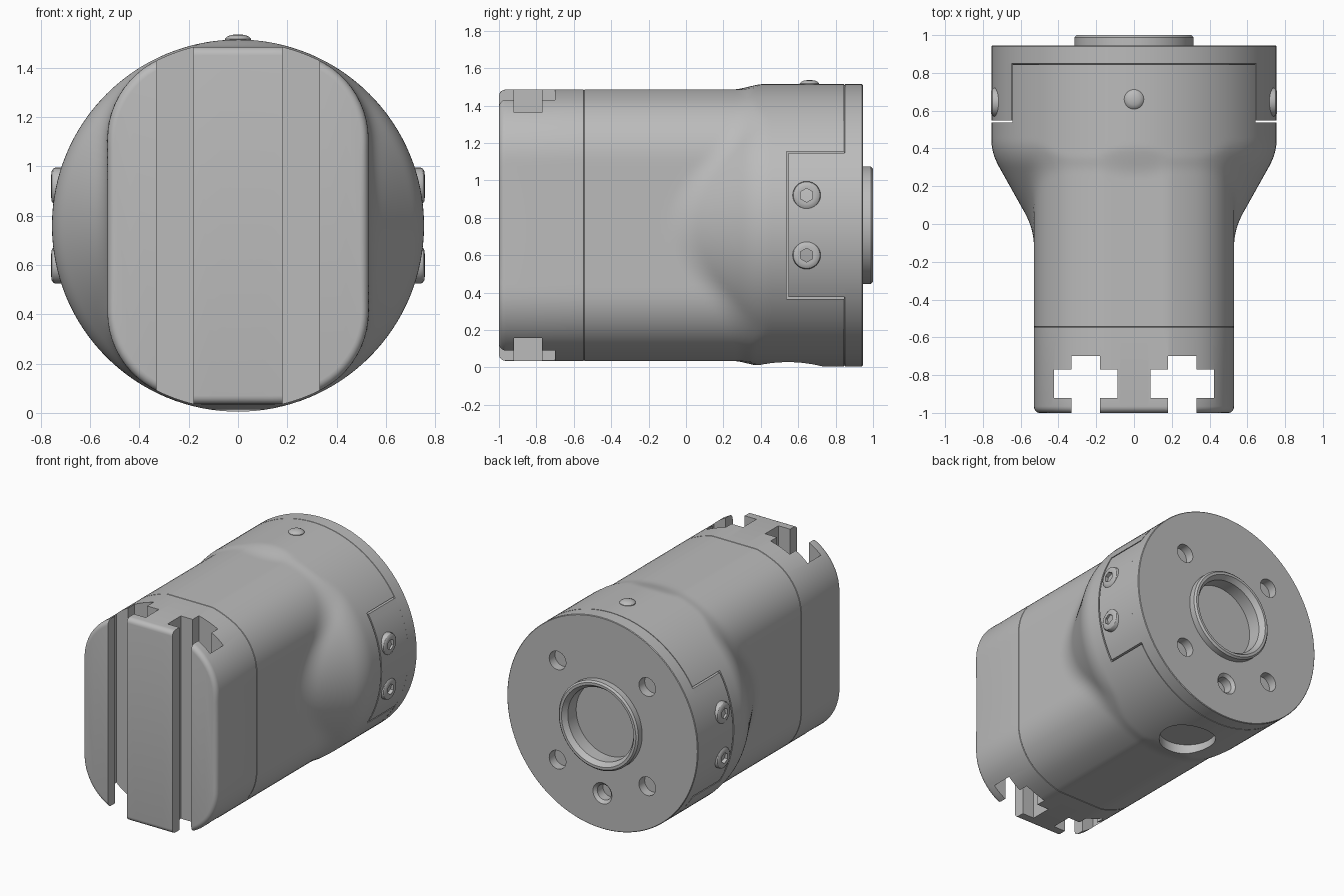
import bpy, bmesh, math
from mathutils import Matrix, Vector

if "Cube" in bpy.data.objects:
    bpy.data.objects.remove(bpy.data.objects["Cube"])

ZC, R = 0.76, 0.755          # height of the long axis, barrel radius
SEG = 128

grey = bpy.data.materials.new("machined_grey")
grey.use_nodes = True
grey.diffuse_color = (0.5, 0.5, 0.5, 1)
grey.node_tree.nodes["Principled BSDF"].inputs["Base Color"].default_value = grey.diffuse_color


def finish(name, bm):
    bmesh.ops.recalc_face_normals(bm, faces=bm.faces[:])
    mesh = bpy.data.meshes.new(name)
    bm.to_mesh(mesh)
    bm.free()
    mesh.materials.append(grey)
    ob = bpy.data.objects.new(name, mesh)
    bpy.context.collection.objects.link(ob)
    return ob


def loft(name, rings):
    """Skin closed rings of points and cap both ends."""
    bm = bmesh.new()
    rows = [[bm.verts.new(p) for p in ring] for ring in rings]
    for a, b in zip(rows, rows[1:]):
        for i in range(len(a)):
            j = (i + 1) % len(a)
            bm.faces.new((a[i], a[j], b[j], b[i]))
    bm.faces.new(rows[0])
    bm.faces.new(rows[-1])
    return finish(name, bm)


def turned(name, profile, origin, axis, n=48):
    """Solid of revolution from (radius, distance along axis) pairs."""
    rot = Vector((0, 0, 1)).rotation_difference(Vector(axis)).to_matrix()
    circle = [2 * math.pi * i / n for i in range(n)]
    return loft(name, [[Vector(origin) + rot @ Vector((r * math.cos(a), r * math.sin(a), h))
                        for a in circle] for r, h in profile])


def only(ob):
    bpy.ops.object.select_all(action='DESELECT')
    ob.select_set(True)
    bpy.context.view_layer.objects.active = ob


def cut(ob, *cutters):
    for c in cutters:
        c.hide_render = True
        mod = ob.modifiers.new("cut", 'BOOLEAN')
        mod.operation, mod.solver, mod.object = 'DIFFERENCE', 'EXACT', c
        only(ob)
        bpy.ops.object.modifier_apply(modifier=mod.name)
        bpy.data.objects.remove(c)


def smooth(ob, angle=30):
    only(ob)
    bpy.ops.object.shade_smooth_by_angle(angle=math.radians(angle))


def section(a):
    """Radius of the narrow cross-section: flat sides, round corners, flat top."""
    c, s = abs(math.cos(a)), abs(math.sin(a))
    a = math.atan2(s, c)
    side, corner_z, fillet, outer = 0.53, 0.35, 0.356, 0.747
    cx = side - fillet
    if a < math.atan2(corner_z, side):
        return side / c
    if a < math.atan2(corner_z, cx):
        d = cx * c + corner_z * s
        return d + math.sqrt(d * d - cx * cx - corner_z ** 2 + fillet ** 2)
    return min(outer, 0.725 / s)


def smax(a, b, k):
    h = max(k - abs(a - b), 0) / k
    return max(a, b) + h * h * k / 4


def body_radius(a, y):
    flare = -smax(-(0.545 + 0.56 * y), -R, 0.04)
    return min(R, smax(section(a), flare, 0.05))


def ring(y, radius):
    angles = [2 * math.pi * i / SEG for i in range(SEG)]
    return [(radius(a) * math.cos(a), y, ZC + radius(a) * math.sin(a)) for a in angles]


# Front block with a rounded front rim and a fine seam at the rear
steps = [i * math.pi / 10 for i in range(6)]
rim = 0.035
stations = [(-1 + rim * (1 - math.sin(t)), rim * (1 - math.cos(t))) for t in reversed(steps)]
stations += [(-0.548, 0), (-0.545, 0.003)]
front_block = loft("front_block", [ring(y, lambda a, d=d: section(a) - d) for y, d in stations])

# Two T-shaped slots running the full height
for s in (1, -1):
    half = [(0.075, -1.1), (0.075, -0.92), (0.168, -0.92), (0.168, -0.77),
            (0.075, -0.77), (0.075, -0.70)]
    outline = half + [(-x, y) for x, y in reversed(half)]
    cut(front_block, loft("slot_cutter", [[(s * 0.255 + x, y, z) for x, y in outline]
                                          for z in (-0.2, 1.8)]))
smooth(front_block)

# Main body flaring from the narrow section into the round barrel
ys = [-0.545, -0.542, -0.3] + [-0.16 + 0.02 * i for i in range(33)] + [0.66, 0.845]
body = loft("body", [ring(y, lambda a, y=y: body_radius(a, y) - (0.003 if y == ys[0] else 0))
                     for y in ys])
for s in (1, -1):
    cut(body, loft("pocket_cutter", [[(s * x, y, ZC + z) for y, z in
                                      ((0.537, -0.395), (0.537, 0.395), (0.9, 0.395), (0.9, -0.395))]
                                     for x in (0.6, 0.9)]))
cut(body, turned("port_cutter", [(0.185, -0.1), (0.185, 0.08)], (0, 0.545, 0), (0, 0, 1), 64))
smooth(body)

# Rear plate with a raised hollow boss
plate_profile = [(0.01, 0.87), (0.26, 0.87), (0.26, 0.965), (0.285, 1.0), (0.303, 1.0),
                 (0.315, 0.988), (0.315, 0.945), (R - 0.004, 0.945), (R, 0.941),
                 (R, 0.850), (R - 0.007, 0.845), (0.01, 0.845)]
rear_plate = turned("rear_plate", plate_profile, (0, 0, ZC), (0, 1, 0), SEG)
for x, z in ((0.355, 0.355), (-0.355, 0.355), (0.355, -0.355), (-0.355, -0.355)):
    cut(rear_plate, turned("bolt_cutter", [(0.066, 0.88), (0.066, 1.1)], (x, 0, ZC + z), (0, 1, 0), 32))
cut(rear_plate, turned("pin_cutter", [(0.055, 0.86), (0.055, 0.925), (0.095, 0.965)],
                       (0, 0, ZC - 0.5), (0, 1, 0), 32))
smooth(rear_plate)

# Side tabs of the rear plate, each held by two socket screws
for s, side in ((1, "left"), (-1, "right")):
    reach = math.asin(0.385 / R)
    arc = [reach * (i / 8 - 1) for i in range(17)]
    outline = [(R * math.cos(a), R * math.sin(a)) for a in arc] + [(0.59, 0.385), (0.59, -0.385)]
    tab = loft(side + "_tab", [[(s * x, y, ZC + z) for x, z in outline] for y in (0.547, 0.85)])
    smooth(tab)
    for dz, level in ((0.16, "upper"), (-0.16, "lower")):
        screw = turned(f"{side}_{level}_screw",
                       [(0.075, 0.66), (0.075, 0.742), (0.071, 0.75), (0.06, 0.757), (0.045, 0.758)],
                       (0, 0.645, ZC + dz), (s, 0, 0), 32)
        cut(screw, turned("hex_cutter", [(0.037, 0.72), (0.037, 0.8)],
                          (0, 0.645, ZC + dz), (s, 0, 0), 6))
        smooth(screw)

# Domed stud on top of the barrel
stud = turned("top_stud", [(0.052, 1.46), (0.052, 1.518), (0.045, 1.526), (0.03, 1.533), (0.01, 1.536)],
              (0, 0.66, 0), (0, 0, 1), 32)
smooth(stud, 40)
